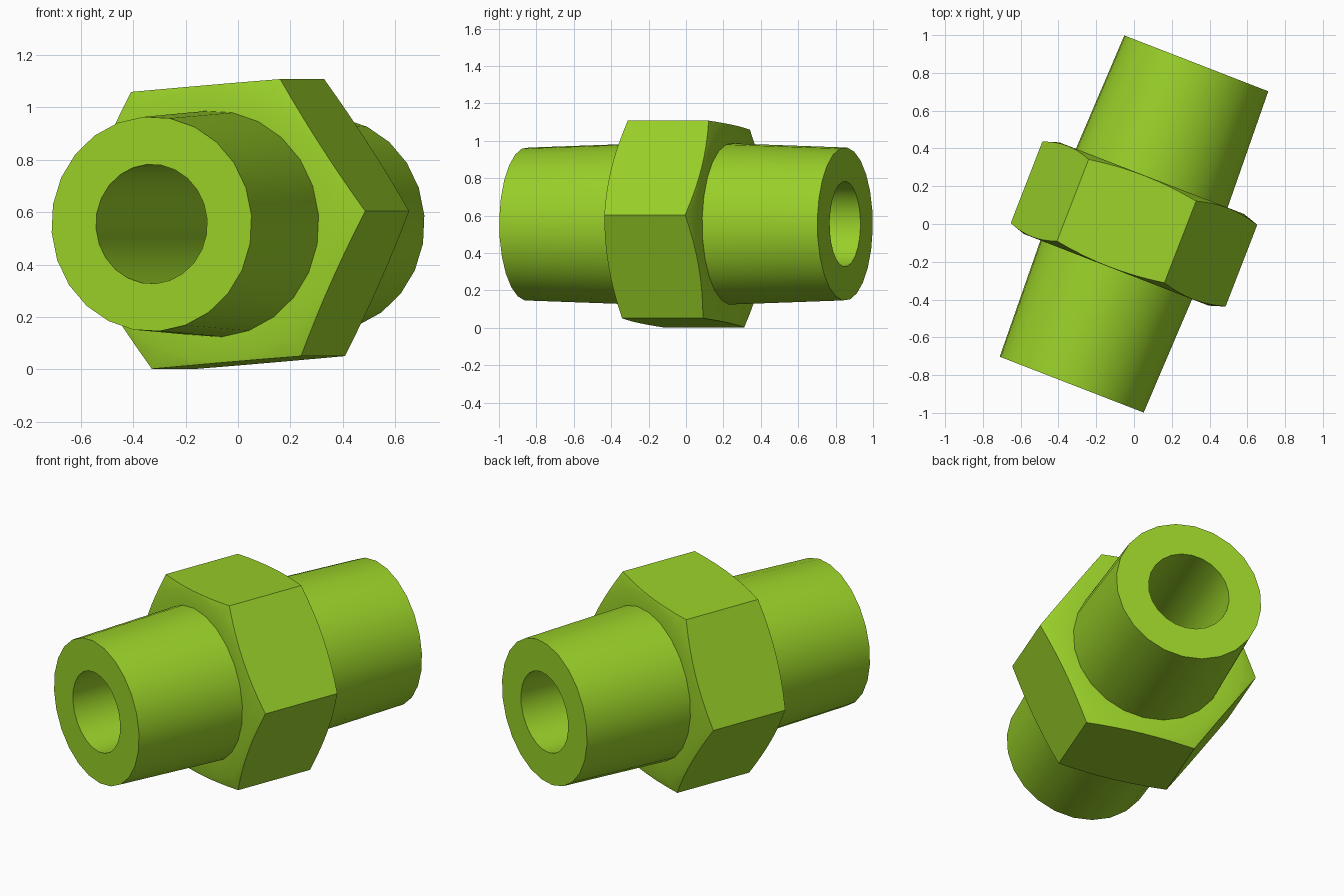
import bpy, bmesh, math

cube = bpy.data.objects.get("Cube")
if cube:
    bpy.data.objects.remove(cube, do_unlink=True)

YAW = math.radians(-21.2)    # heading of the pipe axis
ROLL = math.radians(4.6)     # turn of the nut about the axis
HEIGHT = 0.555               # axis height above the ground

green = bpy.data.materials.new("lime_green")
colour = (0.32, 0.63, 0.022, 1)
green.diffuse_color = colour
green.use_nodes = True
for node in green.node_tree.nodes:
    if node.type == 'BSDF_PRINCIPLED':
        node.inputs["Base Color"].default_value = colour


def lathe(name, profile, sides):
    """Revolve a closed (radius, along) profile about the local y axis."""
    bm = bmesh.new()
    rings = []
    for i in range(sides):
        a = ROLL + i * math.tau / sides
        rings.append([bm.verts.new((r * math.cos(a), y, r * math.sin(a)))
                      for r, y in profile])
    n = len(profile)
    for i in range(sides):
        here, after = rings[i], rings[(i + 1) % sides]
        for j in range(n):
            k = (j + 1) % n
            bm.faces.new((here[j], here[k], after[k], after[j]))
    bmesh.ops.recalc_face_normals(bm, faces=bm.faces)
    mesh = bpy.data.meshes.new(name)
    bm.to_mesh(mesh)
    bm.free()
    mesh.materials.append(green)
    obj = bpy.data.objects.new(name, mesh)
    bpy.context.collection.objects.link(obj)
    obj.location.z = HEIGHT
    obj.rotation_euler.z = YAW
    return obj


def mirrored(half):
    """Complete a half profile with its reflection across the middle."""
    return half + [(r, -y) for r, y in reversed(half)]


def activate(obj):
    bpy.ops.object.select_all(action='DESELECT')
    obj.select_set(True)
    bpy.context.view_layer.objects.active = obj


# Hollow pipe, tapering towards both ends
pipe = lathe("threaded_pipe",
             mirrored([(0.228, 0.912), (0.41, 0.912), (0.432, 0.258)]), 24)

# Hexagonal nut, its corners trimmed by a shallow cone on each side
nut = lathe("hex_nut", mirrored([(0.3, 0.3), (0.612, 0.3)]), 6)
cutter = lathe("chamfer_cutter",
               mirrored([(0.4, 0.26), (0.525, 0.26), (0.64, 0.223)]), 48)
cutter.hide_render = True
trim = nut.modifiers.new("chamfer", 'BOOLEAN')
trim.operation = 'INTERSECT'
trim.solver = 'EXACT'
trim.object = cutter
activate(nut)
bpy.ops.object.modifier_apply(modifier=trim.name)
bpy.data.objects.remove(cutter, do_unlink=True)

# Round surfaces smooth, edges sharp
for part in (pipe, nut):
    activate(part)
    bpy.ops.object.shade_smooth_by_angle(angle=math.radians(30))
